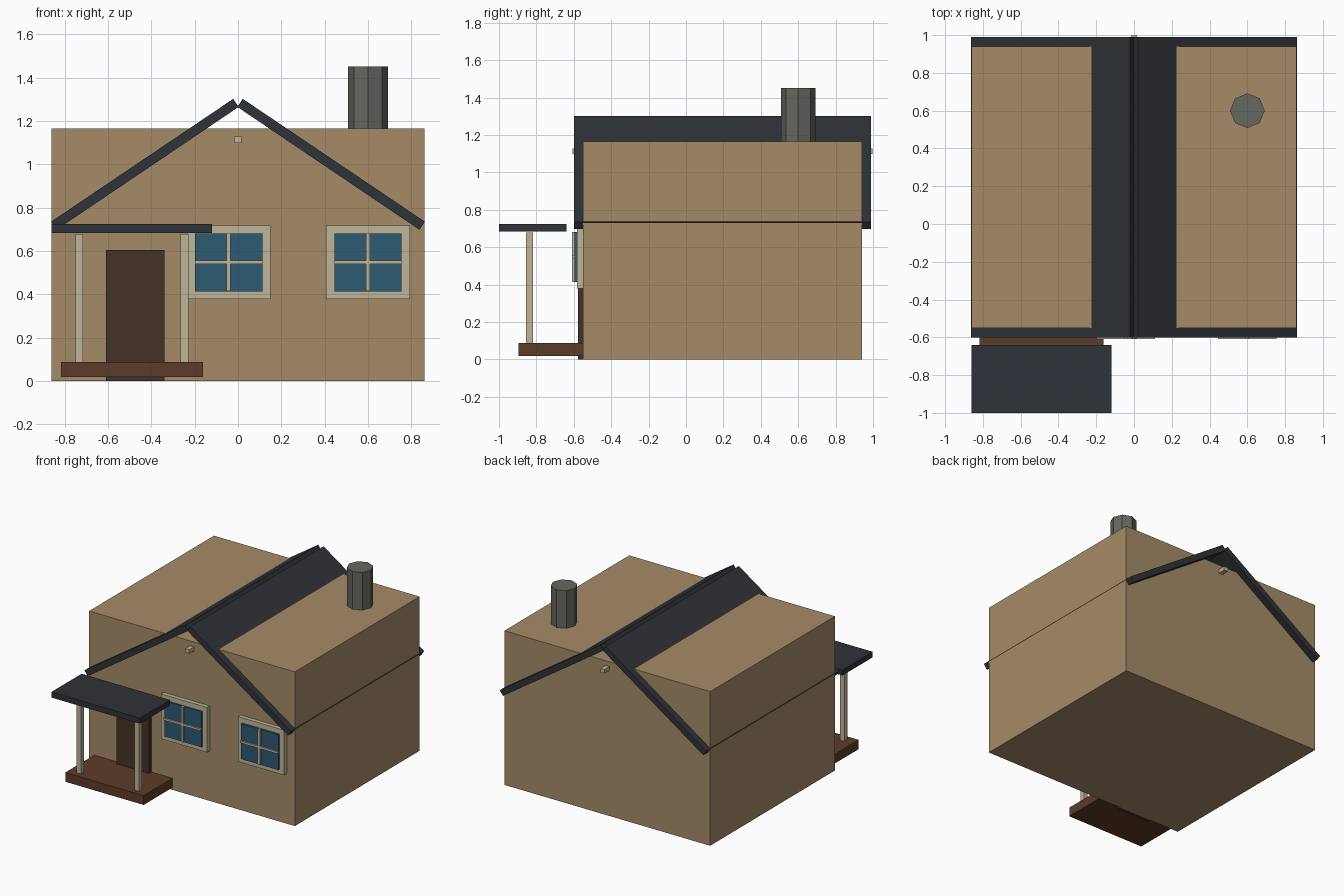
import bpy, math

if "Cube" in bpy.data.objects:
    bpy.data.objects.remove(bpy.data.objects["Cube"])


def material(name, rgb):
    m = bpy.data.materials.new(name)
    m.diffuse_color = (*rgb, 1)
    m.use_nodes = True
    m.node_tree.nodes["Principled BSDF"].inputs["Base Color"].default_value = m.diffuse_color
    return m


TAN = material("tan_wall", (0.38, 0.26, 0.14))
DARK = material("dark_roof", (0.028, 0.032, 0.038))
CREAM = material("cream_trim", (0.52, 0.46, 0.31))
DOOR = material("dark_wood", (0.06, 0.032, 0.02))
WOOD = material("brown_wood", (0.107, 0.045, 0.021))
GLASS = material("blue_glass", (0.026, 0.10, 0.17))
STONE = material("grey_stone", (0.13, 0.135, 0.115))


def box(name, x, y, z, mat):
    """Box from (min, max) ranges on each axis."""
    ranges = (x, y, z)
    bpy.ops.mesh.primitive_cube_add(size=1, location=[(a + b) / 2 for a, b in ranges])
    o = bpy.context.object
    o.name = name
    o.scale = [b - a for a, b in ranges]
    o.data.materials.append(mat)
    return o


# House body: walls and boxy upper storey
box("walls", (-0.86, 0.86), (-0.55, 0.94), (0, 0.89), TAN)
box("upper_walls", (-0.86, 0.86), (-0.55, 0.94), (0.89, 1.165), TAN)

# Pitched roof panels, mirrored about x = 0
for side, name in ((-1, "roof_left"), (1, "roof_right")):
    cx = side * 0.43
    panel = box(name, (cx - 0.507, cx + 0.507), (-0.60, 0.99), (0.977, 1.022), DARK)
    panel.rotation_euler.y = side * math.radians(34)

# Ridge beam showing at both gables
box("ridge_beam", (-0.017, 0.017), (-0.607, 0.998), (1.098, 1.128), CREAM)

# Octagonal chimney
bpy.ops.mesh.primitive_cylinder_add(vertices=8, radius=0.092, depth=0.45,
                                    location=(0.6, 0.6, 1.225))
chimney = bpy.context.object
chimney.name = "chimney"
chimney.data.materials.append(STONE)

# Door and porch
box("door", (-0.61, -0.34), (-0.578, -0.54), (0, 0.605), DOOR)
box("porch_floor", (-0.817, -0.162), (-0.895, -0.55), (0.018, 0.088), WOOD)
box("porch_roof", (-0.86, -0.12), (-1.0, -0.64), (0.683, 0.725), DARK)
for i, px in enumerate((-0.733, -0.247)):
    box(f"porch_post_{i + 1}", (px - 0.018, px + 0.018), (-0.855, -0.818),
        (0.08, 0.678), CREAM)

# Front windows: frame, glass and crossed bars
for i, wx in enumerate((-0.043, 0.60)):
    n = f"window_{i + 1}_"
    box(n + "frame", (wx - 0.193, wx + 0.193), (-0.582, -0.545), (0.378, 0.718), CREAM)
    box(n + "glass", (wx - 0.155, wx + 0.155), (-0.597, -0.575), (0.413, 0.68), GLASS)
    box(n + "upright_bar", (wx - 0.009, wx + 0.009), (-0.609, -0.59), (0.415, 0.68), CREAM)
    box(n + "cross_bar", (wx - 0.155, wx + 0.155), (-0.609, -0.59), (0.54, 0.556), CREAM)
